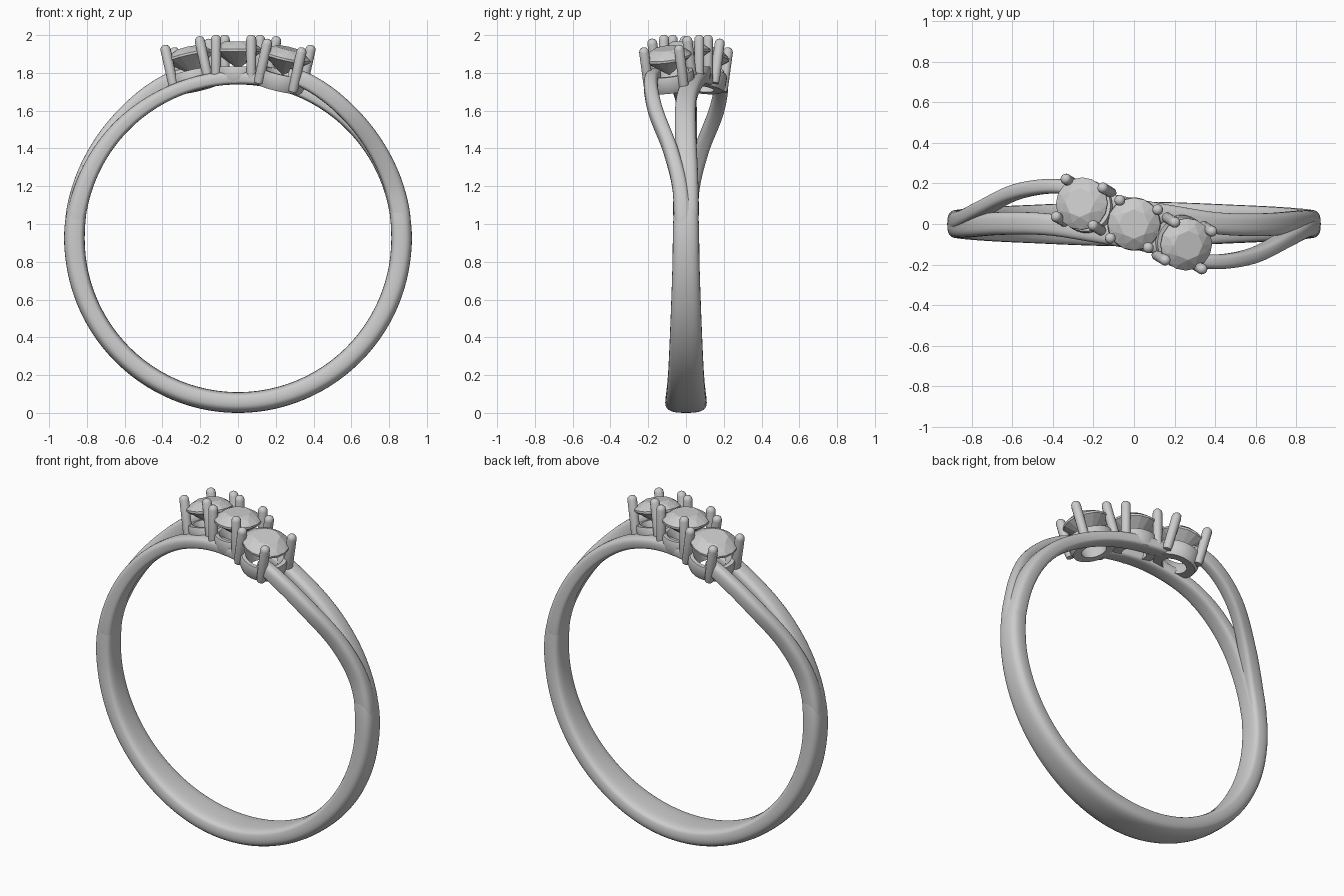
import bpy, bmesh, math
from mathutils import Vector, Matrix

if "Cube" in bpy.data.objects:
    bpy.data.objects.remove(bpy.data.objects["Cube"])

CZ = 0.925  # height of the ring axis


def finish(bm, name, smooth=True):
    bmesh.ops.recalc_face_normals(bm, faces=bm.faces)
    me = bpy.data.meshes.new(name)
    bm.to_mesh(me)
    bm.free()
    ob = bpy.data.objects.new(name, me)
    bpy.context.collection.objects.link(ob)
    if smooth:
        bpy.ops.object.select_all(action='DESELECT')
        ob.select_set(True)
        bpy.context.view_layer.objects.active = ob
        bpy.ops.object.shade_smooth_by_angle(angle=math.radians(40))
    return ob


def hermite(st, t):
    """Smooth interpolation of station rows whose first entry is the angle."""
    n = len(st)
    i = max(k for k in range(n - 1) if st[k][0] <= t + 1e-6)

    def slope(k, c):
        a, b = st[max(k - 1, 0)], st[min(k + 1, n - 1)]
        return (b[c] - a[c]) / (b[0] - a[0])
    h = st[i + 1][0] - st[i][0]
    s = (t - st[i][0]) / h
    return [(2*s**3 - 3*s**2 + 1) * st[i][c] + (s**3 - 2*s**2 + s) * h * slope(i, c)
            + (3*s**2 - 2*s**3) * st[i + 1][c] + (s**3 - s**2) * h * slope(i + 1, c)
            for c in range(1, 5)]


def sweep(name, st, steps, turn=False, sides=28):
    """Band round the ring axis; stations: angle, y, inner r, outer r, half width."""
    bm = bmesh.new()
    rings = []
    spow = lambda v, e: math.copysign(abs(v) ** e, v)
    for j in range(steps + 1):
        t = st[0][0] + (st[-1][0] - st[0][0]) * j / steps
        y, ri, ro, hw = hermite(st, t)
        a = math.radians(t)
        ring = []
        for k in range(sides):
            u = 2 * math.pi * k / sides
            s = math.sin(u)
            r = (ri + ro) / 2 + (ro - ri) / 2 * spow(s, 0.75 if s > 0 else 0.45)
            yy = y + hw * spow(math.cos(u), 0.7)
            ring.append(bm.verts.new((r * math.cos(a), yy, CZ + r * math.sin(a))))
        rings.append(ring)
    for p, q in zip(rings, rings[1:]):
        for k in range(sides):
            m = (k + 1) % sides
            bm.faces.new((p[k], p[m], q[m], q[k]))
    bm.faces.new(rings[0])
    bm.faces.new(rings[-1])
    if turn:
        bm.transform(Matrix.Rotation(math.pi, 4, 'Z'))
    return finish(bm, name)


def lathe(name, profile, mat, sides=32, closed=False):
    bm = bmesh.new()
    rings = [[bm.verts.new((r * math.cos(2*math.pi*k/sides), r * math.sin(2*math.pi*k/sides), z))
              for k in range(sides)] for r, z in profile]
    pairs = list(zip(rings, rings[1:])) + ([(rings[-1], rings[0])] if closed else [])
    for p, q in pairs:
        for k in range(sides):
            m = (k + 1) % sides
            bm.faces.new((p[k], p[m], q[m], q[k]))
    if not closed:
        bm.faces.new(rings[0])
        bm.faces.new(rings[-1])
    bm.transform(mat)
    return finish(bm, name)


def stone(name, mat):
    """Round faceted stone as the hull of its table, crown, girdle and culet."""
    bm = bmesh.new()
    for n, r, z, off in ((8, .072, .046, 0), (8, .105, .026, .5), (16, .13, .006, 0),
                         (16, .13, -.006, 0), (8, .06, -.055, .5), (1, 0, -.1, 0)):
        for k in range(n):
            a = 2 * math.pi * (k + off) / n
            bm.verts.new((r * math.cos(a), r * math.sin(a), z))
    bmesh.ops.convex_hull(bm, input=bm.verts)
    bmesh.ops.dissolve_limit(bm, angle_limit=0.01, verts=bm.verts, edges=bm.edges)
    bm.transform(mat)
    return finish(bm, name, False)


# shank: wide at the bottom, narrowing up to both splits
shank = [(-200, 0, .825, .895, .045), (-188, 0, .813, .918, .066), (-170, 0, .812, .92, .072),
         (-130, 0, .814, .922, .092), (-90, 0, .815, .925, .11), (-50, 0, .814, .922, .092),
         (-10, 0, .812, .92, .072), (8, 0, .813, .918, .066), (20, 0, .825, .895, .045)]
sweep("shank", shank, 120)

# split shoulders: an outer arm to the side stone, an inner arm passing the centre stone
outer_arm = [(-12, 0, .83, .9, .035), (5, -.012, .818, .919, .05), (18, -.03, .818, .92, .043),
             (32, -.08, .824, .921, .04), (48, -.155, .838, .93, .039),
             (60, -.184, .855, .944, .037), (68, -.183, .865, .95, .036), (73, -.165, .865, .94, .034)]
inner_arm = [(-12, 0, .83, .9, .04), (5, .006, .815, .915, .06), (20, .008, .813, .907, .057),
             (42, -.003, .813, .897, .056), (60, .002, .813, .888, .054), (75, .035, .813, .885, .052),
             (90, .076, .814, .887, .05), (96, .096, .816, .887, .048), (99, .106, .82, .884, .042)]
for side, turn in (("right", False), ("left", True)):
    sweep(side + "_outer_arm", outer_arm, 50, turn)
    sweep(side + "_inner_arm", inner_arm, 60, turn)

# stone heads: collar, faceted stone and four claws each
collar = [(.118, -.175), (.129, -.15), (.131, -.1), (.126, -.085), (.105, -.085),
          (.085, -.12), (.07, -.175)]
claw = [(.022, -.16), (.026, -.14), (.027, .055), (.024, .068), (.016, .077), (.006, .081)]
heads = {"left": ((-.257, .1, 1.885), (-.22, .13, 1)),
         "centre": ((0, 0, 1.92), (0, 0, 1)),
         "right": ((.257, -.1, 1.885), (.22, -.13, 1))}
for name, (loc, normal) in heads.items():
    tilt = Vector((0, 0, 1)).rotation_difference(Vector(normal))
    mat = Matrix.Translation(loc) @ tilt.to_matrix().to_4x4()
    lathe(name + "_collar", collar, mat, closed=True)
    stone(name + "_stone", mat)
    for k in range(4):
        a = math.radians(31 + 90 * k)
        offset = Matrix.Translation((.136 * math.cos(a), .136 * math.sin(a), 0))
        lathe(f"{name}_claw_{k + 1}", claw, mat @ offset, sides=14)
